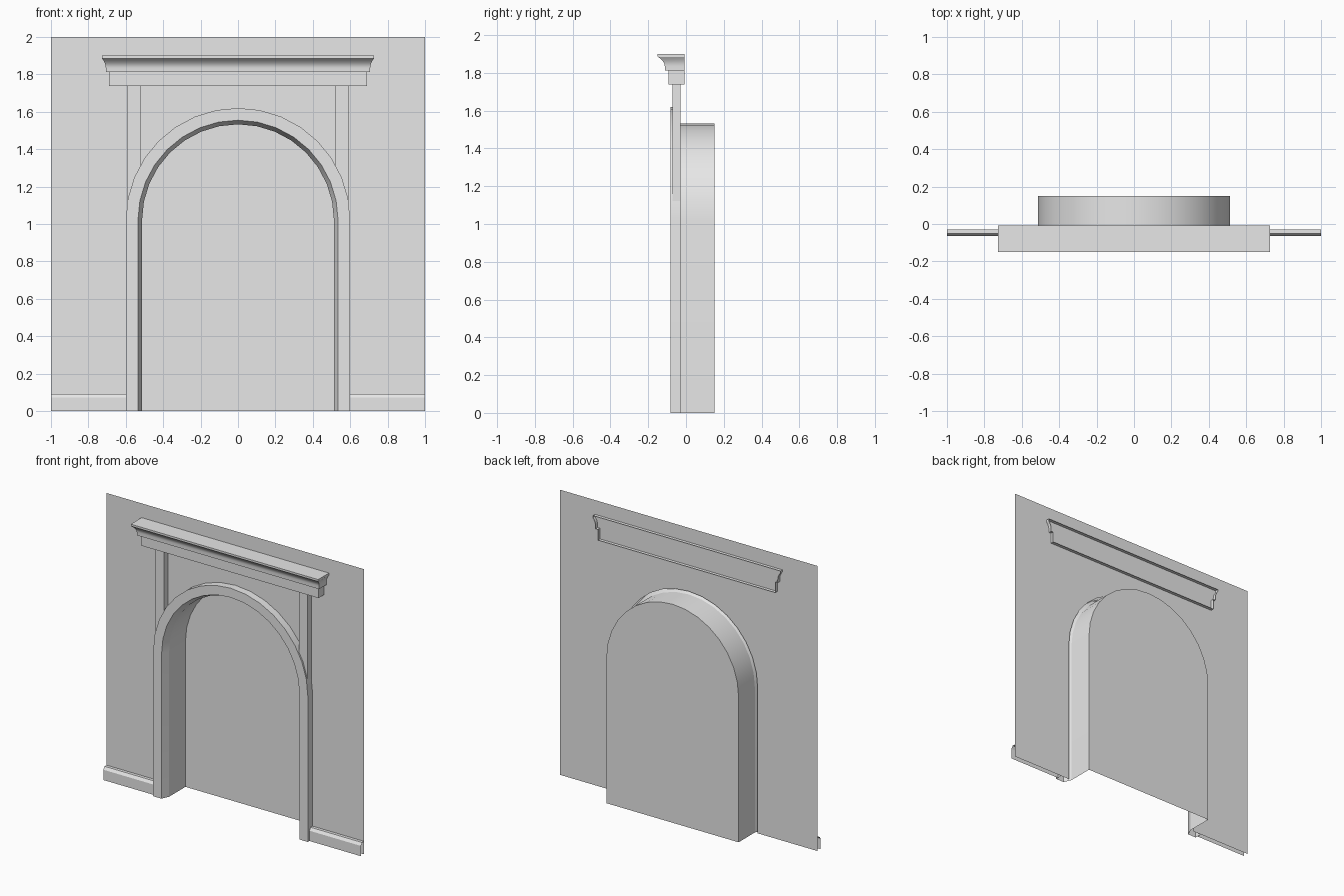
import bpy, bmesh, math

cube = bpy.data.objects.get("Cube")
if cube:
    bpy.data.objects.remove(cube)

stone = bpy.data.materials.new("light grey")
stone.use_nodes = True
stone.diffuse_color = (0.8, 0.8, 0.8, 1)
stone.node_tree.nodes["Principled BSDF"].inputs["Base Color"].default_value = (0.8, 0.8, 0.8, 1)

WALL, FRONT, BACK = -0.03, -0.083, 0.15   # depths of wall, frame face and niche back
SPRING, SEGS = 1.02, 16                   # arch spring height and facets


def loft(name, rings, caps=()):
    """Skin open point strips in order; caps lists strips to fill with a face."""
    bm = bmesh.new()
    rows = [[bm.verts.new(p) for p in ring] for ring in rings]
    for a, b in zip(rows, rows[1:]):
        for i in range(len(a) - 1):
            bm.faces.new((a[i], a[i + 1], b[i + 1], b[i]))
    for i in caps:
        face = bm.faces.new(rows[i])
        if i == 0:
            face.normal_flip()
    mesh = bpy.data.meshes.new(name)
    bm.to_mesh(mesh)
    bm.free()
    mesh.materials.append(stone)
    obj = bpy.data.objects.new(name, mesh)
    bpy.context.collection.objects.link(obj)
    bpy.ops.object.select_all(action='DESELECT')
    obj.select_set(True)
    bpy.context.view_layer.objects.active = obj
    bpy.ops.object.shade_smooth_by_angle(angle=math.radians(30))
    return obj


def arch(r, y):
    """Jamb, round head, jamb, from left to right."""
    head = [(-r * math.cos(math.pi * i / SEGS), y, SPRING + r * math.sin(math.pi * i / SEGS))
            for i in range(SEGS + 1)]
    return [(-r, y, 0)] + head + [(r, y, 0)]


# Wall sheet with an arched opening: outer strip follows the opening's points
opening = arch(0.535, WALL)
border = []
for i, (x, y, z) in enumerate(opening):
    if z <= SPRING:
        border.append((math.copysign(1, x), y, z))
    else:
        k = min(1 / max(abs(x), 1e-6), (2 - SPRING) / (z - SPRING))
        border.append((x * k, y, SPRING + (z - SPRING) * k))
loft("wall", [opening, border])
for s in (-1, 1):
    # corner fillers between the last side point and first top point
    side = [p for p in border if p[0] * s > 0.999 and p[2] > SPRING]
    tops = [p for p in border if p[2] > 1.999 and p[0] * s > 0]
    a = max(side, key=lambda p: p[2])
    b = max(tops, key=lambda p: p[0] * s)
    if abs(a[2] - 2) > 1e-4 and abs(b[0] - s) > 1e-4:
        pair = [a, b] if s > 0 else [b, a]
        loft("wall_corner", [pair, [(s, WALL, 2), (s, WALL, 2 - 1e-5)]])

# Arch frame with a slightly splayed inner edge
loft("arch_frame", [arch(0.6, WALL), arch(0.6, FRONT), arch(0.535, FRONT), arch(0.513, WALL)])

# Recessed niche, open at the floor
loft("niche", [arch(0.513, WALL), arch(0.513, BACK)], caps=(1,))

for s, side in ((-1, "right"), (1, "left")):
    # Pilaster strips running from the arch up to the cornice
    plan = [(0.59, WALL, 1.10), (0.59, -0.072, 1.10), (0.522, -0.072, 1.15), (0.522, WALL, 1.15)]
    low = [(s * x, y, z) for x, y, z in plan]
    loft(side + "_pilaster", [low, [(x, y, 1.745) for x, y, z in low]])

    # Baseboard with a sloped upper edge
    profile = [(-0.065, 0), (-0.065, 0.072), (-0.052, 0.091), (WALL, 0.091)]
    loft(side + "_baseboard", [[(s * x, y, z) for y, z in profile] for x in (0.6, 1)])

# Cornice: frieze block, fillet, cove and lip, returned at both ends
cove = [(0.707 + 0.02 * t ** 2, -0.112 - 0.036 * t ** 2, 1.835 + 0.05 * t)
        for t in (0, 0.25, 0.5, 0.75, 1)]
steps = [(0.689, -0.092, 1.738), (0.689, -0.092, 1.813), (0.707, -0.112, 1.813)]
steps += cove + [(0.727, -0.15, 1.886), (0.727, -0.15, 1.9)]
rings = [[(-w, -0.007, z), (-w, y, z), (w, y, z), (w, -0.007, z)] for w, y, z in steps]
loft("cornice", rings, caps=(0, len(rings) - 1))

# Consistent outward faces for every sheet
for obj in bpy.data.objects:
    if obj.type == 'MESH' and obj.data.materials and obj.data.materials[0] == stone:
        bm = bmesh.new()
        bm.from_mesh(obj.data)
        bm.normal_update()
        if obj.name.startswith(("wall", "arch", "left", "right")):
            facing = sum(f.normal.y * f.calc_area() for f in bm.faces)
            if facing > 0:
                bmesh.ops.reverse_faces(bm, faces=bm.faces)
        elif obj.name.startswith("niche"):
            for f in bm.faces:
                # the niche is seen from inside
                inward = -f.calc_center_median().x * f.normal.x + (0.8 - f.calc_center_median().z) * f.normal.z
                if (f.normal.y > 0.5) or (abs(f.normal.y) < 0.5 and inward < 0):
                    f.normal_flip()
        else:
            for f in bm.faces:
                c = f.calc_center_median()
                out = c.x * f.normal.x - f.normal.y + (c.z - 1.82) * f.normal.z * 5
                if out < 0:
                    f.normal_flip()
        bm.to_mesh(obj.data)
        bm.free()
